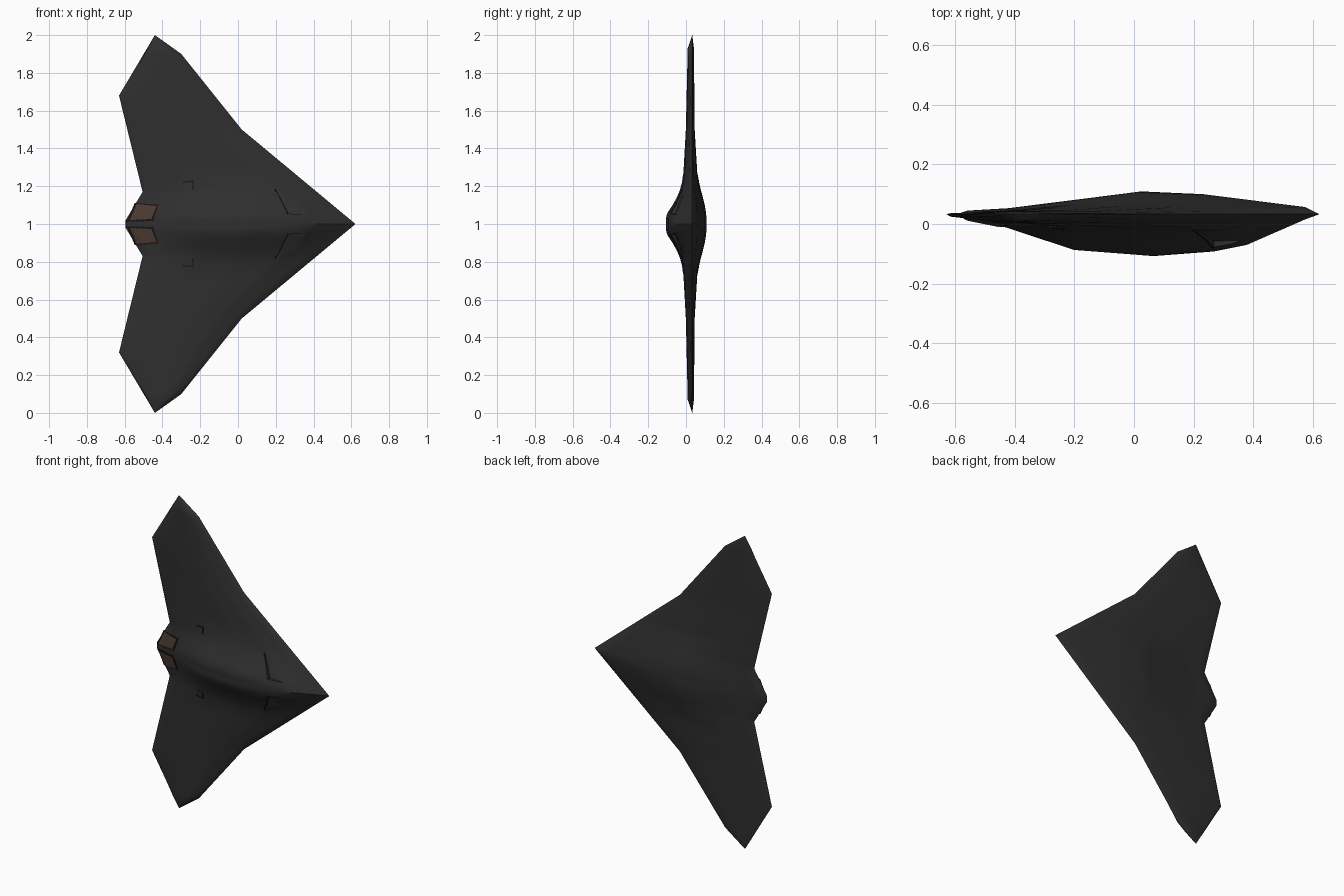
import bpy, bmesh

if "Cube" in bpy.data.objects:
    bpy.data.objects.remove(bpy.data.objects["Cube"])

EDGE_Y = 0.033          # plane of the sharp wing outline


def lerp(table, v):
    """Piecewise linear lookup."""
    for (a, fa), (b, fb) in zip(table, table[1:]):
        if v <= b:
            return fa + (fb - fa) * max(v - a, 0) / (b - a)
    return table[-1][1]


# outline: x of leading and trailing edge by distance from the centre line
LEAD = [(0, .622), (.5, .02), (.9, -.30), (1, -.44)]
TRAIL = [(0, -.595), (.02, -.595), (.17, -.505), (.68, -.63), (1, -.44)]
# centre profiles (fraction of chord from nose, depth)
HUMP = [(0, 0), (.04, .018), (.2, .103), (.29, .125), (.45, .14), (.67, .12),
        (.86, .045), (.97, .018), (1, 0)]
BELLY = [(0, 0), (.04, .024), (.32, .067), (.485, .076), (.855, .02), (.97, .012), (1, 0)]
WING = [(0, 0), (.04, .35), (.2, .85), (.4, 1), (.67, .85), (.86, .5), (.97, .28), (1, 0)]
# body blend and wing depth by span
TOP_BLEND = [(0, 1), (.03, 1), (.06, .9), (.1, .61), (.14, .37), (.18, .19), (.22, .07), (.27, 0)]
LOW_BLEND = [(0, 1), (.04, .98), (.08, .9), (.14, .6), (.2, .27), (.27, 0)]
TOP_DEPTH = [(0, .05), (.25, .048), (.5, .034), (.93, .024), (1, 0)]
LOW_DEPTH = [(0, .03), (.25, .028), (.5, .013), (.93, .009), (1, 0)]


def height(t, s, top=True):
    body, blend, depth = (HUMP, TOP_BLEND, TOP_DEPTH) if top else (BELLY, LOW_BLEND, LOW_DEPTH)
    b = lerp(blend, s)
    h = b * lerp(body, t) + (1 - b) * lerp(WING, t) * lerp(depth, s)
    return EDGE_Y - h if top else EDGE_Y + h


def top_y(x, s):
    lead, trail = lerp(LEAD, s), lerp(TRAIL, s)
    return height((lead - x) / (lead - trail), s)


def material(name, col):
    m = bpy.data.materials.new(name)
    m.diffuse_color = (*col, 1)
    m.use_nodes = True
    m.node_tree.nodes["Principled BSDF"].inputs["Base Color"].default_value = m.diffuse_color
    return m


skin = material("charcoal skin", (.028, .028, .028))
dark = material("black trim", (.008, .008, .008))
brown = material("heat brown", (.072, .043, .031))


def make(name, bm, mat):
    bmesh.ops.recalc_face_normals(bm, faces=bm.faces)
    me = bpy.data.meshes.new(name)
    bm.to_mesh(me)
    bm.free()
    me.materials.append(mat)
    ob = bpy.data.objects.new(name, me)
    bpy.context.collection.objects.link(ob)
    return ob


def grid(bm, pts):
    rows = [[bm.verts.new(p) for p in row] for row in pts]
    for r0, r1 in zip(rows, rows[1:]):
        for i in range(len(r0) - 1):
            bm.faces.new((r0[i], r0[i + 1], r1[i + 1], r1[i]))


def subdivide(values, step):
    out = []
    for a, b in zip(values, values[1:]):
        n = max(1, round((b - a) / step))
        out += [a + (b - a) * i / n for i in range(n)]
    return out + [values[-1]]


# flying wing body: upper and lower skins welded along the outline
spans = subdivide(sorted({v for tab in (LEAD, TRAIL, TOP_BLEND, TOP_DEPTH) for v, _ in tab}), .04)
spans = [-s for s in spans[:0:-1]] + spans
chord = subdivide(sorted({t for tab in (HUMP, BELLY) for t, _ in tab}), .04)
bm = bmesh.new()
for top in (True, False):
    pts = []
    for s in spans:
        a = abs(s)
        lead, trail = lerp(LEAD, a), lerp(TRAIL, a)
        pts.append([(lead + (trail - lead) * t, height(t, a, top), 1 + s) for t in chord])
    grid(bm, pts)
bmesh.ops.remove_doubles(bm, verts=bm.verts, dist=1e-5)
wing = make("flying_wing_body", bm, skin)

# intake recesses: wedges cut into the upper skin, deepest at the slanted mouth
for side in (1, -1):
    bm = bmesh.new()
    for x, s, d in ((.20, .185, .008), (.268, .055, .02), (.36, .05, 0), (.31, .13, 0)):
        y = top_y(x, s)
        bm.verts.new((x, y + d, 1 + side * s))
        bm.verts.new((x, y - .08, 1 + side * s))
    bmesh.ops.convex_hull(bm, input=bm.verts)
    cutter = make("intake_cutter", bm, skin)
    mod = wing.modifiers.new("intake", 'BOOLEAN')
    mod.operation, mod.solver, mod.object = 'DIFFERENCE', 'EXACT', cutter
    bpy.context.view_layer.objects.active = wing
    bpy.ops.object.modifier_apply(modifier=mod.name)
    bpy.data.objects.remove(cutter)

bpy.ops.object.select_all(action='DESELECT')
wing.select_set(True)
bpy.context.view_layer.objects.active = wing
bpy.ops.object.shade_smooth_by_angle(angle=.5)


def plate(name, corners, lift, mat, n=8):
    """Thin four-cornered plate draped over the upper skin, on both sides."""
    a, b, c, d = corners
    for side, label in ((1, "upper"), (-1, "lower")):
        pts = []
        for i in range(n + 1):
            u, row = i / n, []
            for j in range(n + 1):
                v = j / n
                x, s = ((1 - v) * ((1 - u) * a[k] + u * b[k]) + v * ((1 - u) * d[k] + u * c[k])
                        for k in (0, 1))
                row.append((x, top_y(x, s) - lift, 1 + side * s))
            pts.append(row)
        bm = bmesh.new()
        grid(bm, pts)
        ob = make(f"{name}_{label}", bm, mat)
        if ob.data.polygons[0].normal.y > 0:
            ob.data.flip_normals()
        mod = ob.modifiers.new("thickness", 'SOLIDIFY')
        mod.thickness, mod.offset = lift, -1


# exhaust panels on the tail with dark frames
plate("exhaust_frame", [(-.546, .112), (-.421, .102), (-.45, .016), (-.59, .012)], .002, dark)
plate("exhaust_panel", [(-.536, .106), (-.431, .095), (-.457, .026), (-.573, .021)], .004, brown)

# small raised vents on the upper skin with dark edges
plate("vent_cover", [(-.29, .225), (-.235, .228), (-.235, .187), (-.28, .187)], .003, skin, 4)
plate("vent_slot_side", [(-.29, .224), (-.235, .23), (-.235, .224), (-.29, .218)], .005, dark, 2)
plate("vent_slot_front", [(-.241, .228), (-.235, .228), (-.235, .187), (-.241, .187)], .005, dark, 2)

# dark lips along the intake mouths
plate("intake_lip", [(.194, .186), (.199, .188), (.266, .055), (.260, .055)], .002, dark)
